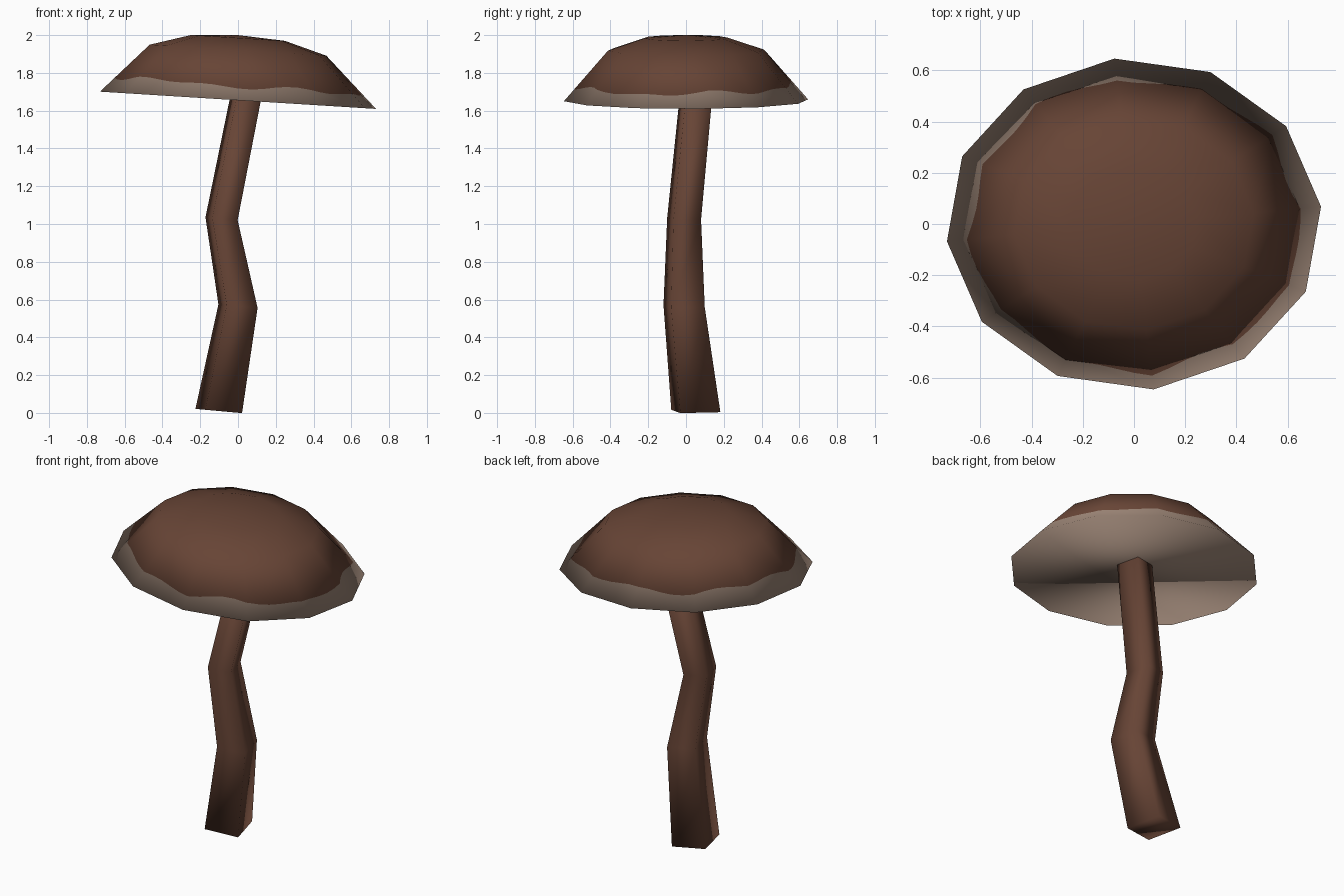
import bpy
import bmesh
from math import sin, cos, pi, radians
from mathutils import Vector

cube = bpy.data.objects.get("Cube")
if cube:
    bpy.data.objects.remove(cube, do_unlink=True)


def material(name, color):
    mat = bpy.data.materials.new(name)
    mat.use_nodes = True
    mat.diffuse_color = color
    bsdf = mat.node_tree.nodes["Principled BSDF"]
    bsdf.inputs["Base Color"].default_value = color
    bsdf.inputs["Roughness"].default_value = 0.9
    return mat


brown = material("bark_brown", (0.135, 0.058, 0.036, 1))
cream = material("pale_taupe", (0.31, 0.22, 0.17, 1))


def finish(bm, name, mats):
    bmesh.ops.recalc_face_normals(bm, faces=bm.faces)
    for f in bm.faces:
        f.smooth = True
    mesh = bpy.data.meshes.new(name)
    bm.to_mesh(mesh)
    bm.free()
    for m in mats:
        mesh.materials.append(m)
    obj = bpy.data.objects.new(name, mesh)
    bpy.context.collection.objects.link(obj)
    return obj


def bridge(bm, low, high):
    n = len(low)
    for i in range(n):
        j = (i + 1) % n
        bm.faces.new((low[i], low[j], high[j], high[i]))


# Cap: a leaning twelve-sided dome with a wavy pale border
SIDES, STEPS = 12, 5
RIM_Z, LEAN = 1.655, -0.0625


def cap_point(k, r, h):
    a = radians(6) + 2 * pi * k / SIDES
    x, y = 0.735 * r * cos(a), 0.65 * r * sin(a)
    return Vector((x, y, RIM_Z + h + LEAN * x))


def border(u):
    # Share of the way from the rim up to the shoulder
    a = 2 * pi * u / SIDES
    return 0.30 + 0.03 * sin(5 * a + 1) + 0.03 * sin(9 * a) + 0.03 * cos(a - 2.3)


bm = bmesh.new()
rim, shoulder, crown = [
    [bm.verts.new(cap_point(k, r, h)) for k in range(SIDES)]
    for r, h in ((1, 0), (0.64, 0.265), (0.34, 0.33))]
pole = bm.verts.new(cap_point(0, 0, 0.345))

edge = []
blend = []
for s in range(SIDES * STEPS):
    k, f = s // STEPS, (s % STEPS) / STEPS
    n = (k + 1) % SIDES
    t = border(s / STEPS)
    low = rim[k].co.lerp(rim[n].co, f)
    high = shoulder[k].co.lerp(shoulder[n].co, f)
    edge.append(bm.verts.new(low.lerp(high, t)))
    blend.append((k, n, f, t))

bm.faces.new(rim).material_index = 1
for k in range(SIDES):
    n = (k + 1) % SIDES
    line = [edge[(k * STEPS + i) % len(edge)] for i in range(STEPS + 1)]
    bm.faces.new([rim[k], rim[n]] + line[::-1]).material_index = 1
    bm.faces.new(line + [shoulder[n], shoulder[k]])
    bm.faces.new((crown[k], crown[n], pole))
bridge(bm, shoulder, crown)

# The border keeps the soft shading that runs from rim to shoulder
bm.verts.index_update()
rim_ids = [v.index for v in rim]
shoulder_ids = [v.index for v in shoulder]
edge_ids = [v.index for v in edge]
cap = finish(bm, "cap", (brown, cream))
normals = [v.normal.copy() for v in cap.data.vertices]
for i, (k, n, f, t) in zip(edge_ids, blend):
    low = normals[rim_ids[k]].lerp(normals[rim_ids[n]], f)
    high = normals[shoulder_ids[k]].lerp(normals[shoulder_ids[n]], f)
    normals[i] = low.lerp(high, t).normalized()
cap.data.normals_split_custom_set_from_vertices(normals)

# Stem: a crooked four-sided stalk (centre x, y, z, scale of the section)
JOINTS = [(-0.102, 0.052, 0.01, 1.0),
          (0.0, -0.01, 0.565, 0.84),
          (-0.087, -0.01, 1.028, 0.69),
          (0.047, 0.055, 1.70, 0.66)]
CORNERS = [(-1, -1), (1, -1), (1, 1), (-1, 1)]
turn = radians(14)

bm = bmesh.new()
rings = []
for cx, cy, cz, size in JOINTS:
    ring = []
    for sx, sy in CORNERS:
        px, py = sx * 0.1 * size, sy * 0.109 * size
        x = px * cos(turn) - py * sin(turn)
        y = px * sin(turn) + py * cos(turn)
        ring.append(bm.verts.new((cx + x, cy + y, cz - 0.09 * x)))
    rings.append(ring)
for low, high in zip(rings, rings[1:]):
    bridge(bm, low, high)
bm.faces.new(rings[0])
bm.faces.new(rings[-1])
finish(bm, "stem", (brown,))
